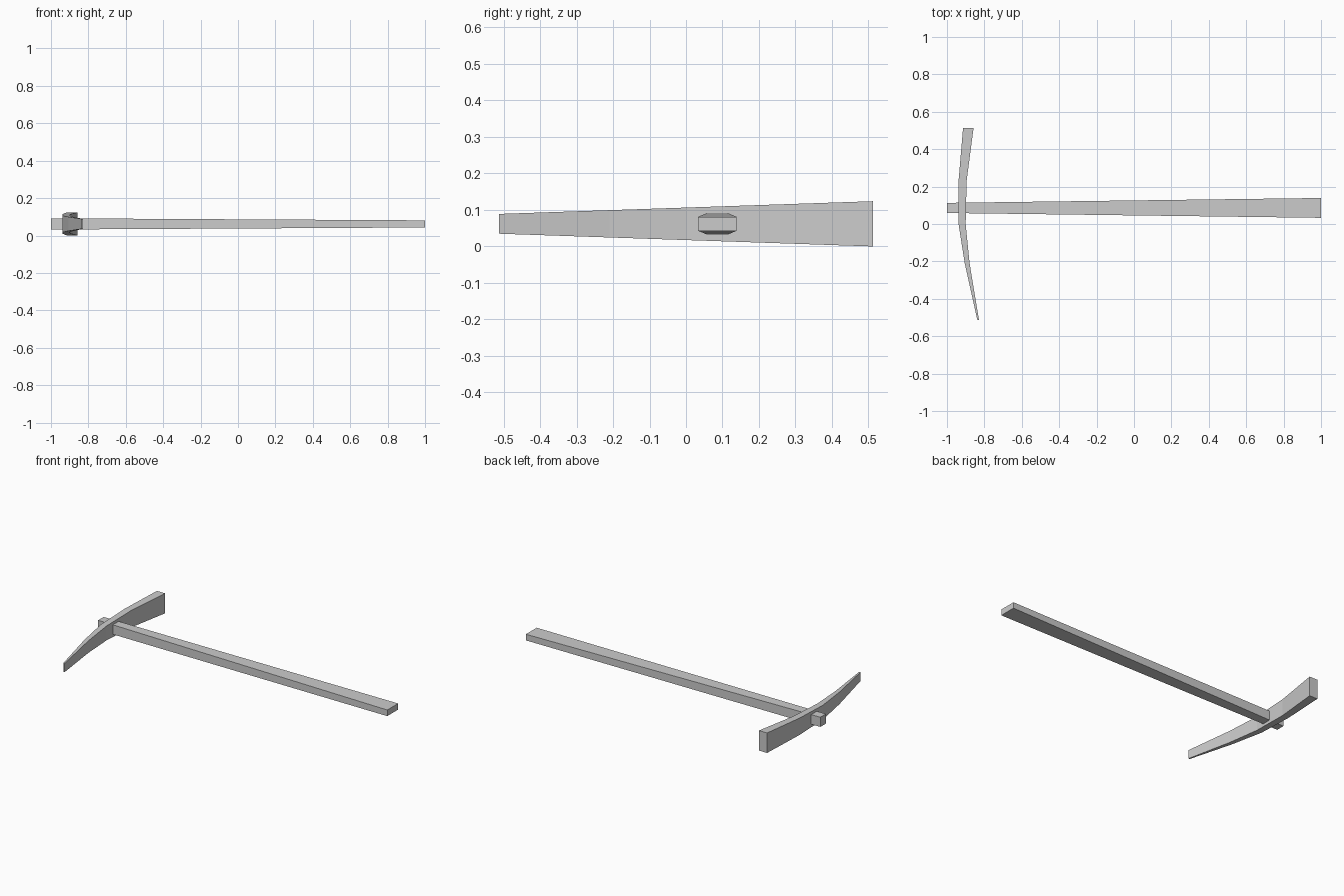
import bpy, bmesh

cube = bpy.data.objects.get("Cube")
if cube:
    bpy.data.objects.remove(cube, do_unlink=True)

# One plain grey for the whole tool
grey = bpy.data.materials.new("plain grey")
grey.use_nodes = True
colour = (0.6, 0.6, 0.6, 1)
grey.diffuse_color = colour
grey.node_tree.nodes["Principled BSDF"].inputs["Base Color"].default_value = colour


def loft(name, sections):
    """Skin a row of four-cornered sections and cap both ends."""
    bm = bmesh.new()
    rings = [[bm.verts.new(p) for p in section] for section in sections]
    for a, b in zip(rings, rings[1:]):
        for i in range(4):
            j = (i + 1) % 4
            bm.faces.new((a[i], a[j], b[j], b[i]))
    bm.faces.new(rings[0])
    bm.faces.new(rings[-1])
    bmesh.ops.recalc_face_normals(bm, faces=bm.faces)
    mesh = bpy.data.meshes.new(name)
    bm.to_mesh(mesh)
    bm.free()
    mesh.materials.append(grey)
    obj = bpy.data.objects.new(name, mesh)
    bpy.context.collection.objects.link(obj)
    return obj


MID_Z = 0.062

# Handle: wider and flatter towards the grip end
HANDLE_Y = 0.086
handle = []
for x, half_w, half_h in [(-1, 0.027, 0.030), (1, 0.053, 0.019)]:
    handle.append([(x, HANDLE_Y + sy * half_w, MID_Z + sz * half_h)
                   for sy, sz in [(-1, -1), (1, -1), (1, 1), (-1, 1)]])
loft("handle", handle)

# Curved head: narrow point at the front, broad blade at the back
head = []
for y, x0, x1 in [(-0.512, -0.838, -0.829), (-0.21, -0.905, -0.879),
                  (0.0, -0.938, -0.900), (0.23, -0.938, -0.895),
                  (0.512, -0.914, -0.858)]:
    half_h = 0.0445 + 0.034 * y
    head.append([(x, y, MID_Z + s * half_h)
                 for x, s in [(x0, -1), (x1, -1), (x1, 1), (x0, 1)]])
loft("pick_head", head)
